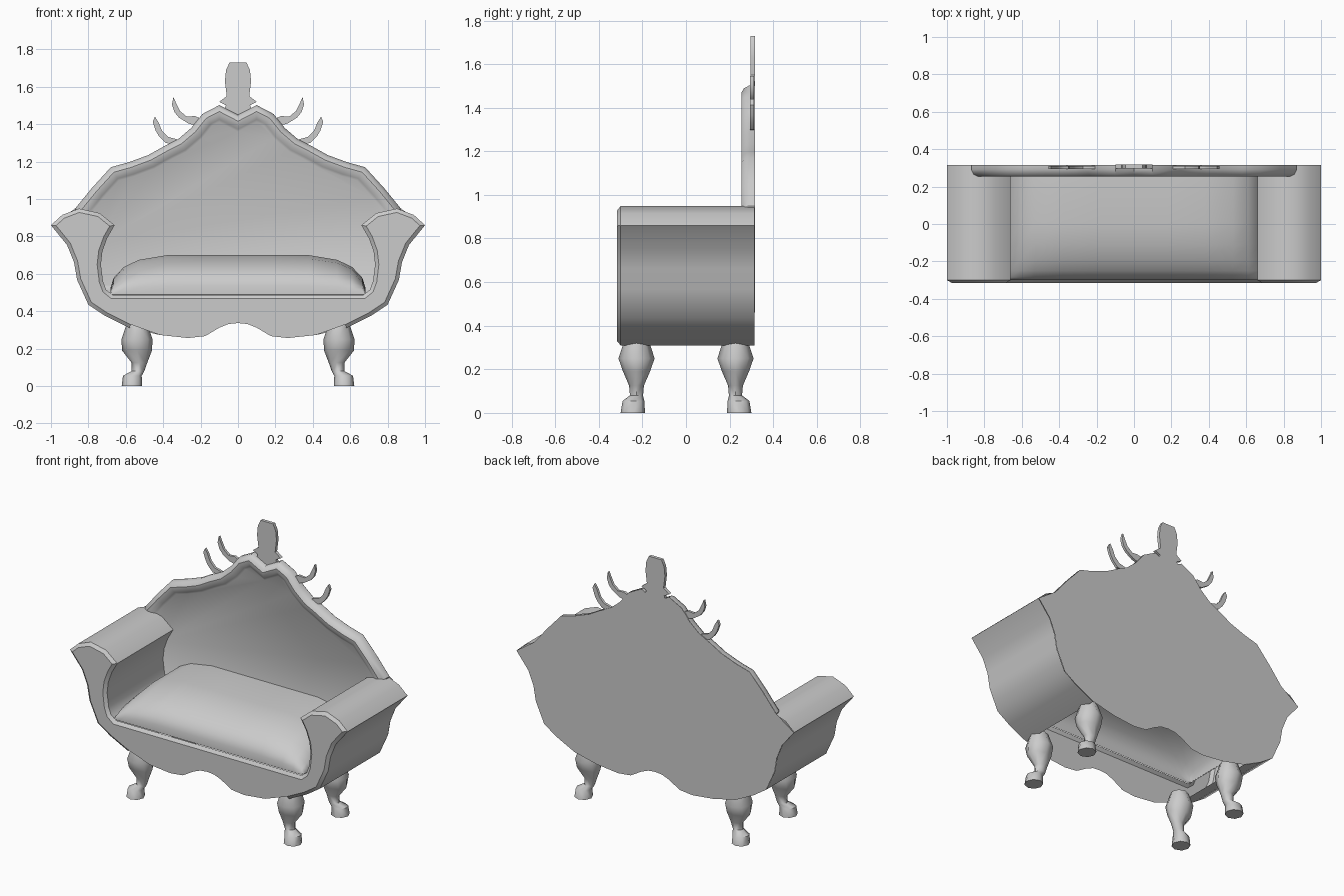
import bpy, bmesh, math
from mathutils import Vector

if "Cube" in bpy.data.objects:
    bpy.data.objects.remove(bpy.data.objects["Cube"])


def finish(name, bm, angle=35):
    bmesh.ops.recalc_face_normals(bm, faces=bm.faces)
    me = bpy.data.meshes.new(name)
    bm.to_mesh(me)
    bm.free()
    ob = bpy.data.objects.new(name, me)
    bpy.context.collection.objects.link(ob)
    bpy.ops.object.select_all(action='DESELECT')
    ob.select_set(True)
    bpy.context.view_layer.objects.active = ob
    bpy.ops.object.shade_smooth_by_angle(angle=math.radians(angle))
    return ob


def mirrored(half):
    """Closed outline from a right half that may start/end on x = 0."""
    return half + [(-x, z) for x, z in reversed(half) if x > 1e-6]


def inset(pts, d):
    """Mitred inward offset of a counter-clockwise outline."""
    out = []
    for i, p in enumerate(pts):
        a, b, c = Vector(pts[i - 1]), Vector(p), Vector(pts[(i + 1) % len(pts)])
        e, f = (b - a).normalized(), (c - b).normalized()
        n1, n2 = Vector((-e.y, e.x)), Vector((-f.y, f.x))
        m = (n1 + n2) / max(0.5, 1 + n1.dot(n2))
        out.append(tuple(b + m * d))
    return out


def ring(bm, pts, y):
    return [bm.verts.new((x, y, z)) for x, z in pts]


def bridge(bm, a, b, keep=lambda p, q: True):
    for i in range(len(a)):
        j = (i + 1) % len(a)
        if keep(a[i].co, a[j].co):
            bm.faces.new((a[i], a[j], b[j], b[i]))


def plate(name, pts, y0, y1):
    bm = bmesh.new()
    a, b = ring(bm, pts, y0), ring(bm, pts, y1)
    bridge(bm, a, b)
    bm.faces.new(a)
    bm.faces.new(b)
    return finish(name, bm)


# Shared silhouette pieces (right half, counter-clockwise)
apron = [(0, .337), (.05, .332), (.10, .312), (.176, .267), (.267, .257), (.417, .273)]
outer = [(.58, .31), (.71, .375), (.80, .435), (.86, .567), (.877, .663), (.914, .754), (1.0, .86)]
inner = [(.94, .915), (.85, .949), (.74, .925), (.66, .86), (.70, .79), (.725, .72), (.733, .65),
         (.722, .56), (.705, .515), (.67, .487)]
crest = [(.87, .95), (.78, 1.06), (.68, 1.17), (.58, 1.198), (.48, 1.235), (.39, 1.285), (.32, 1.32),
         (.25, 1.38), (.19, 1.455), (.10, 1.502), (0, 1.45)]

# Body: scrolled arms and front apron, open underneath
bm = bmesh.new()
body = mirrored(apron + outer + inner)
# mirrored arm order keeps the loop closed through the seat line
front = [q if not (p[1] < .36 and abs(p[0]) < .5) else p for p, q in zip(body, inset(body, .02))]
side = lambda p, q: abs(p.x + q.x) / 2 > .5
rim = lambda p, q: side(p, q) or p.z > .4
r0, r1, r2 = ring(bm, body, .315), ring(bm, body, -.30), ring(bm, front, -.316)
bridge(bm, r0, r1, side)
bridge(bm, r1, r2, rim)
bm.faces.new(r2)
bmesh.ops.delete(bm, geom=[v for v in bm.verts if not v.link_faces], context='VERTS')
finish("arms_and_apron", bm)

# Flat back covering the whole silhouette
bm = bmesh.new()
bm.faces.new(ring(bm, mirrored(apron + outer + crest), .317))
finish("back_cover", bm)

# Backrest with padded rim
bm = bmesh.new()
rest = mirrored([(.79, .46), (.83, .75)] + crest)
prev = ring(bm, rest, .316)
for d, y in ((0, .29), (.012, .265), (.03, .254), (.05, .257), (.068, .268), (.08, .275)):
    cur = ring(bm, inset(rest, d), y)
    bridge(bm, prev, cur)
    prev = cur
bm.faces.new(prev)
finish("backrest", bm)

# Seat cushion: a domed sheet rounded at front and sides
bm = bmesh.new()
fx = [(.68, 0), (.683, .15), (.665, .42), (.61, .70), (.53, .88), (.38, 1), (.18, 1)]
fx = [(-x, h) for x, h in fx] + [(x, h) for x, h in reversed(fx)]
gy = [(-.30, 0), (-.30, .22), (-.285, .42), (-.25, .6), (-.19, .77), (-.11, .91), (0, 1), (.28, 1)]
rows = [[bm.verts.new((x, y, .49 + .21 * h * g)) for x, h in fx] for y, g in gy]
for a, b in zip(rows, rows[1:]):
    for i in range(len(fx) - 1):
        bm.faces.new((a[i], a[i + 1], b[i + 1], b[i]))
finish("seat_cushion", bm, 60)

# Cabriole legs: z, centre x, outward y shift, radius x, radius y
LEG = [(.335, .54, 0, .055, .055), (.25, .54, 0, .083, .083), (.19, .54, 0, .08, .062),
       (.125, .527, 0, .042, .034), (.08, .535, 0, .034, .03), (.055, .565, .014, .05, .05),
       (0, .567, .017, .055, .056)]
for sx, sn in ((-1, "left"), (1, "right")):
    for sy, yn in ((-1, "front"), (1, "rear")):
        bm = bmesh.new()
        prev = None
        for z, cx, oy, rx, ry in LEG:
            cur = []
            for k in range(8):
                t = k * math.pi / 4
                cur.append(bm.verts.new((sx * (cx + rx * math.cos(t)),
                                         sy * (.227 + oy + ry * math.sin(t)), z)))
            if prev:
                bridge(bm, prev, cur)
            else:
                bm.faces.new(cur)
            prev = cur
        bm.faces.new(prev)
        finish(f"{yn}_{sn}_leg", bm, 50)

# Crest finial
plate("finial", mirrored([(0, 1.45), (.07, 1.485), (.065, 1.502), (.10, 1.52), (.06, 1.55), (.07, 1.63),
                          (.064, 1.69), (.045, 1.73)]), .296, .317)

# Curled horns on the crest
HORNS = [[(.345, 1.545), (.353, 1.505), (.34, 1.465), (.315, 1.435), (.267, 1.405), (.22, 1.39),
          (.20, 1.43), (.23, 1.444), (.273, 1.44), (.31, 1.47), (.33, 1.51)],
         [(.444, 1.44), (.456, 1.412), (.44, 1.365), (.42, 1.332), (.388, 1.30), (.34, 1.293),
          (.31, 1.31), (.335, 1.322), (.374, 1.332), (.406, 1.364), (.425, 1.41)]]
for s, sn in ((-1, "left"), (1, "right")):
    for n, h in zip(("upper", "lower"), HORNS):
        plate(f"{n}_{sn}_horn", [(s * x, z) for x, z in h], .294, .311)
